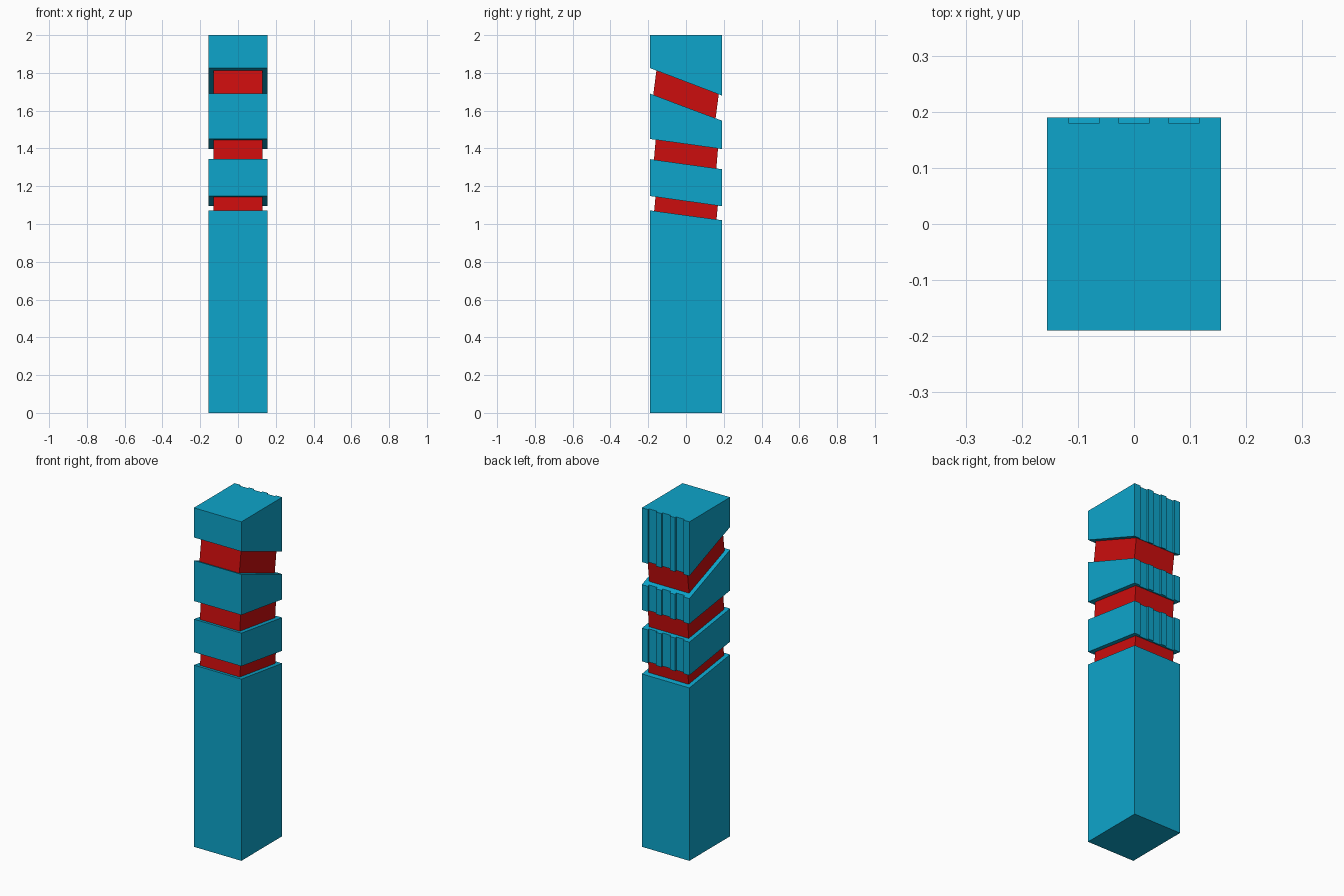
import bpy
import bmesh

cube = bpy.data.objects.get("Cube")
if cube:
    bpy.data.objects.remove(cube, do_unlink=True)


def material(name, rgb):
    m = bpy.data.materials.new(name)
    m.use_nodes = True
    m.diffuse_color = (*rgb, 1)
    m.node_tree.nodes["Principled BSDF"].inputs["Base Color"].default_value = (*rgb, 1)
    return m


BLUE = material("sky blue", (0.004, 0.376, 0.597))
RED = material("red", (0.604, 0.004, 0.004))
W, D = 0.155, 0.19          # half width and half depth of the post


def height(cut, y):
    """Height at y of a sloping cut, given by its front and back heights."""
    front, back = cut
    return front + (back - front) * (y + D) / (2 * D)


def prism(name, outline, low, high, mat, lean=0.0, overlap=0.0):
    """Upright prism between two sloping cuts; the ends may lean along y."""
    bm = bmesh.new()
    rings = []
    for cut, side in ((low, -1), (high, 1)):
        rings.append([bm.verts.new((x, y + side * lean, height(cut, y + side * lean) + side * overlap))
                      for x, y in outline])
    bottom, top = rings
    bm.faces.new(bottom[::-1])
    bm.faces.new(top)
    n = len(outline)
    for i in range(n):
        j = (i + 1) % n
        bm.faces.new((bottom[i], bottom[j], top[j], top[i]))
    bmesh.ops.recalc_face_normals(bm, faces=bm.faces)
    me = bpy.data.meshes.new(name)
    bm.to_mesh(me)
    bm.free()
    me.materials.append(mat)
    ob = bpy.data.objects.new(name, me)
    bpy.context.collection.objects.link(ob)
    return ob


def rectangle(w, d):
    return [(-w, -d), (w, -d), (w, d), (-w, d)]


# Outline with three shallow grooves down the back
grooved = [(-W, -D), (W, -D), (W, D)]
for centre in (0.089, 0, -0.089):
    a, b = centre + 0.027, centre - 0.027
    grooved += [(a, D), (a, D - 0.011), (b, D - 0.011), (b, D)]
grooved.append((-W, D))

# Sloping cuts as (front height, back height)
base_top = (1.072, 1.02)
lower_cuts = (1.148, 1.094), (1.343, 1.29)
middle_cuts = (1.45, 1.397), (1.69, 1.547)
upper_cuts = (1.825, 1.68), (2.0, 2.0)

# Outer blocks
prism("base_block", rectangle(W, D), (0, 0), base_top, BLUE)
prism("lower_block", grooved, *lower_cuts, BLUE)
prism("middle_block", grooved, *middle_cuts, BLUE)
prism("upper_block", grooved, *upper_cuts, BLUE)

# Narrow cores in the gaps, square to the sloping cuts
core = rectangle(0.13, 0.165)
prism("lower_core", core, base_top, lower_cuts[0], RED, 0.004, 0.005)
prism("middle_core", core, lower_cuts[1], middle_cuts[0], RED, 0.005, 0.005)
prism("upper_core", core, middle_cuts[1], upper_cuts[0], RED, 0.009, 0.005)
